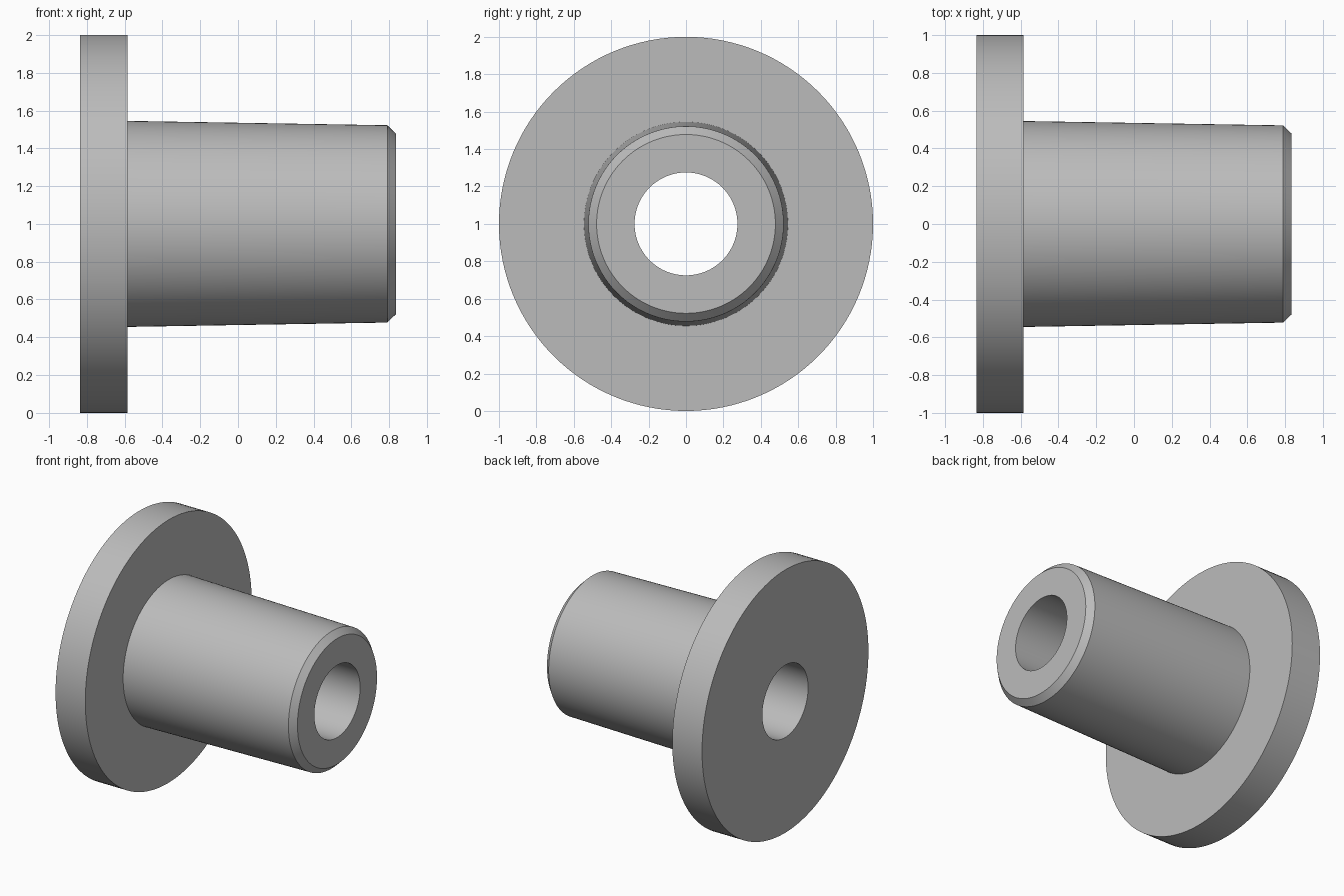
import bpy
import bmesh
import math
from mathutils import Matrix, Vector

cube = bpy.data.objects.get("Cube")
if cube:
    bpy.data.objects.remove(cube, do_unlink=True)

SEGMENTS = 128
AXIS_Z = 1.0

# Plain grey metal
grey = bpy.data.materials.new("grey")
grey.use_nodes = True
color = (0.5, 0.5, 0.5, 1)
grey.diffuse_color = color
grey.node_tree.nodes["Principled BSDF"].inputs["Base Color"].default_value = color

# Closed cross-section as (x, radius): bore, flange, tapered sleeve, chamfer
profile = [
    (-0.835, 0.275),
    (-0.835, 1.0),
    (-0.585, 1.0),
    (-0.585, 0.545),
    (0.79, 0.522),
    (0.835, 0.478),
    (0.835, 0.275),
]


def revolve(name, points, material):
    """Turn a closed cross-section about the horizontal x axis."""
    bm = bmesh.new()
    rings = []
    for i in range(SEGMENTS):
        turn = Matrix.Rotation(math.tau * i / SEGMENTS, 3, "X")
        rings.append([bm.verts.new(turn @ Vector((x, 0, r))) for x, r in points])
    count = len(points)
    for i, ring in enumerate(rings):
        following = rings[(i + 1) % SEGMENTS]
        for j in range(count):
            k = (j + 1) % count
            bm.faces.new((ring[j], ring[k], following[k], following[j]))
    bmesh.ops.recalc_face_normals(bm, faces=bm.faces)
    mesh = bpy.data.meshes.new(name)
    bm.to_mesh(mesh)
    bm.free()
    mesh.materials.append(material)
    obj = bpy.data.objects.new(name, mesh)
    bpy.context.collection.objects.link(obj)
    return obj


# Flanged sleeve with a through bore
bushing = revolve("flanged_bushing", profile, grey)
bushing.location.z = AXIS_Z

bpy.ops.object.select_all(action="DESELECT")
bushing.select_set(True)
bpy.context.view_layer.objects.active = bushing
bpy.ops.object.shade_smooth_by_angle(angle=math.radians(25))
